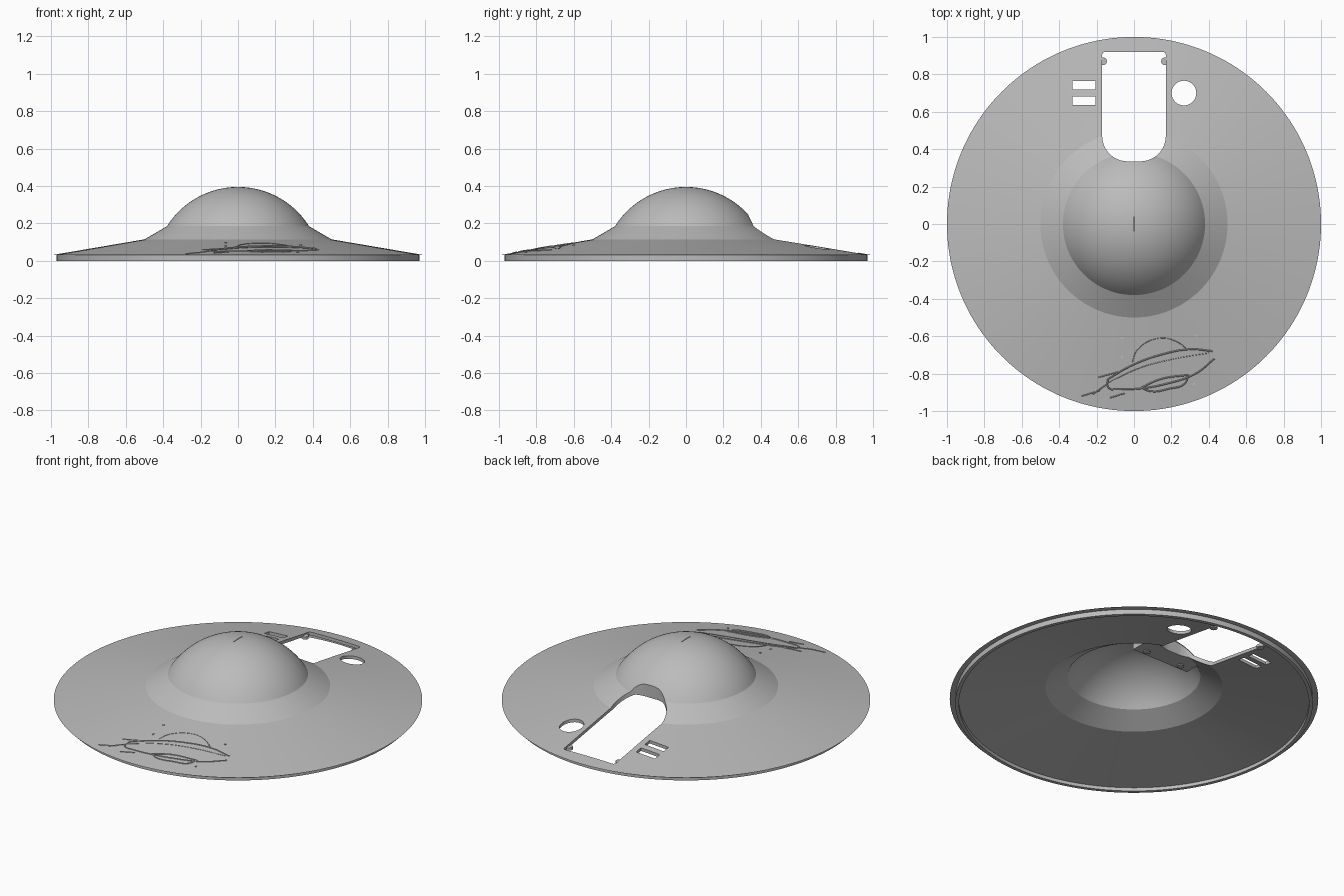
import bpy
import bmesh
from math import sin, cos, pi, hypot, radians, asin
from mathutils import Vector

if "Cube" in bpy.data.objects:
    bpy.data.objects.remove(bpy.data.objects["Cube"], do_unlink=True)

grey = bpy.data.materials.new("plain grey")
grey.use_nodes = True
grey.diffuse_color = (0.5, 0.5, 0.5, 1)
grey.node_tree.nodes["Principled BSDF"].inputs["Base Color"].default_value = grey.diffuse_color

SEGMENTS = 160


def add_object(name, bm):
    bmesh.ops.recalc_face_normals(bm, faces=bm.faces)
    mesh = bpy.data.meshes.new(name)
    bm.to_mesh(mesh)
    bm.free()
    mesh.materials.append(grey)
    obj = bpy.data.objects.new(name, mesh)
    bpy.context.collection.objects.link(obj)
    return obj


def lathe(name, profile):
    """Spin an (r, z) profile that starts and ends on the axis."""
    bm = bmesh.new()
    verts = [bm.verts.new((r, 0, z)) for r, z in profile]
    edges = [bm.edges.new(pair) for pair in zip(verts, verts[1:])]
    bmesh.ops.spin(bm, geom=verts + edges, cent=(0, 0, 0), axis=(0, 0, 1),
                   angle=2 * pi, steps=SEGMENTS, use_duplicate=False)
    bmesh.ops.remove_doubles(bm, verts=bm.verts, dist=1e-5)
    return add_object(name, bm)


def prism(name, outline, low, high):
    """Extrude an (x, y) outline upward."""
    bm = bmesh.new()
    face = bm.faces.new([bm.verts.new((x, y, low)) for x, y in outline])
    side = bmesh.ops.extrude_face_region(bm, geom=[face])["geom"]
    moved = [v for v in side if isinstance(v, bmesh.types.BMVert)]
    bmesh.ops.translate(bm, verts=moved, vec=(0, 0, high - low))
    return add_object(name, bm)


def arc(cx, cy, radius, start, end, steps=12):
    angles = [radians(start + (end - start) * i / steps) for i in range(steps + 1)]
    return [(cx + radius * cos(a), cy + radius * sin(a)) for a in angles]


def box(x1, x2, y1, y2):
    return [(x1, y1), (x2, y1), (x2, y2), (x1, y2)]


def boolean(target, tool, operation):
    bpy.context.view_layer.objects.active = target
    mod = target.modifiers.new("cut", "BOOLEAN")
    mod.object, mod.operation, mod.solver = tool, operation, "EXACT"
    bpy.ops.object.modifier_apply(modifier=mod.name)


def smooth(obj):
    bpy.ops.object.select_all(action="DESELECT")
    obj.select_set(True)
    bpy.context.view_layer.objects.active = obj
    bpy.ops.object.shade_smooth_by_angle(angle=radians(20))


def dome(radius, base, top, steps=24):
    """Spherical cap profile from its rim to its crown."""
    rise = top - base
    ball = (radius ** 2 + rise ** 2) / (2 * rise)
    spread = asin(radius / ball)
    angles = [spread * (1 - i / steps) for i in range(steps + 1)]
    return [(ball * sin(a), top - ball + ball * cos(a)) for a in angles]


# Hollow saucer: outer skin with an overhanging lip, then the inner skin
outer = [(0.97, 0), (0.97, 0.03), (1, 0.03), (0.5, 0.115)] + dome(0.38, 0.185, 0.395)
inner = [(0.95, 0), (0.95, 0.02), (0.48, 0.1)] + dome(0.36, 0.17, 0.375)
saucer = lathe("saucer_shell", inner[::-1] + outer)

# Solid block under the dome that carries the end of the slot
core = lathe("dome_core", [(0, 0.17)] + [(0.375, 0.17)] + dome(0.375, 0.18, 0.385))
block = prism("slot_block", box(-0.19, 0.19, 0.22, 0.5), 0.17, 0.5)
boolean(block, core, "INTERSECT")

# Cutters: rounded slot, round hole, two vents
slot = prism("slot_cutter",
             arc(0.035, 0.47, 0.135, 270, 360) + arc(0.155, 0.905, 0.015, 0, 90, 4)
             + arc(-0.155, 0.905, 0.015, 90, 180, 4) + arc(-0.035, 0.47, 0.135, 180, 270),
             -0.1, 0.6)
hole = prism("hole_cutter", arc(0.267, 0.7, 0.066, 0, 354, 59), -0.1, 0.3)
vents = [prism("vent_cutter", box(-0.33, -0.205, y, y + 0.046), -0.1, 0.3)
         for y in (0.637, 0.719)]
crown = prism("crown_cutter", box(-0.002, 0.002, -0.04, 0.04), 0.385, 0.5)
for tool in [slot, hole, crown] + vents:
    boolean(saucer, tool, "DIFFERENCE")
boolean(block, slot, "DIFFERENCE")
for tool in [core, slot, hole, crown] + vents:
    bpy.data.objects.remove(tool, do_unlink=True)
smooth(saucer)
smooth(block)

# Small mounting bosses around the slot
for side, label in ((1, "left"), (-1, "right")):
    for x, y, low, high, place in ((0.165, 0.87, 0.024, 0.04, "rear"),
                                   (0.12, 0.25, 0.165, 0.18, "inner")):
        boss = prism(f"{place}_boss_{label}", arc(side * x, y, 0.02, 0, 345, 23), low, high)
        smooth(boss)


# Line drawing of a flying saucer in fine strips on the front slope
def on_slope(x, y):
    return Vector((x, y, 0.031 + (1 - hypot(x, y)) * 0.17))


def strip(name, points, width=0.004):
    curve = bpy.data.curves.new(name, "CURVE")
    curve.dimensions = "3D"
    curve.bevel_depth = width
    curve.bevel_resolution = 0
    curve.resolution_u = 5
    spline = curve.splines.new("BEZIER")
    spline.bezier_points.add(len(points) - 1)
    for knot, (x, y) in zip(spline.bezier_points, points):
        knot.co = on_slope(x, y)
        knot.handle_left_type = knot.handle_right_type = "AUTO"
    curve.materials.append(grey)
    obj = bpy.data.objects.new(name, curve)
    bpy.context.collection.objects.link(obj)


strip("drawn_hull_top", [(-0.14, -0.83), (-0.02, -0.76), (0.14, -0.7), (0.3, -0.67), (0.42, -0.68)])
strip("drawn_hull_line", [(-0.14, -0.85), (0.03, -0.77), (0.22, -0.72), (0.4, -0.69)], 0.002)
strip("drawn_hull_side", [(-0.14, -0.83), (-0.14, -0.87), (-0.12, -0.885)])
strip("drawn_hull_bottom", [(-0.12, -0.885), (0.03, -0.88), (0.17, -0.855), (0.33, -0.8), (0.43, -0.72)])
strip("drawn_dome", [(-0.01, -0.74), (0.02, -0.67), (0.14, -0.61), (0.23, -0.63), (0.28, -0.665)], 0.002)
strip("drawn_base_top", [(0.04, -0.875), (0.14, -0.83), (0.29, -0.807)])
strip("drawn_base_bottom", [(0.04, -0.875), (0.09, -0.895), (0.19, -0.88), (0.27, -0.855), (0.29, -0.807)])
trails = [((-0.28, -0.92), (-0.18, -0.89)), ((-0.22, -0.91), (-0.15, -0.86)),
          ((-0.19, -0.82), (-0.08, -0.79)), ((-0.13, -0.93), (-0.05, -0.905))]
for number, trail in enumerate(trails, 1):
    strip(f"drawn_trail_{number}", trail, 0.003)

# Specks around the drawing
for number, (x, y) in enumerate([(-0.065, -0.61), (-0.065, -0.71), (0.335, -0.6), (0.32, -0.855)], 1):
    z = on_slope(x, y).z
    prism(f"drawn_speck_{number}", arc(x, y, 0.007, 0, 300, 5), z - 0.004, z + 0.002)
